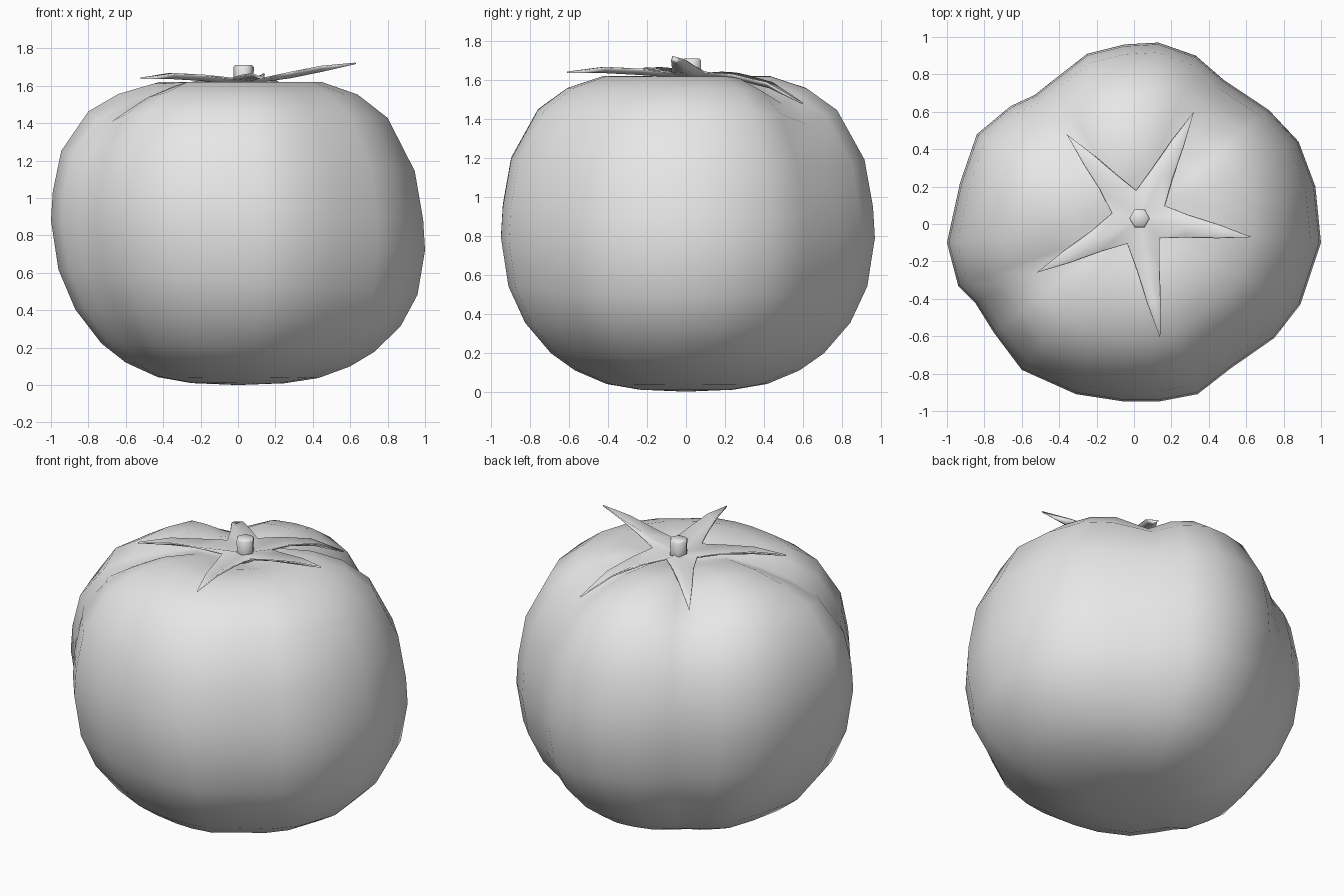
import bpy, bmesh, math
from mathutils import Vector

cube = bpy.data.objects.get("Cube")
if cube:
    bpy.data.objects.remove(cube)

grey = bpy.data.materials.new("light_grey")
grey.use_nodes = True
grey.diffuse_color = (0.8, 0.8, 0.8, 1)
grey.node_tree.nodes["Principled BSDF"].inputs["Base Color"].default_value = (0.8, 0.8, 0.8, 1)


def finish(bm, name):
    bmesh.ops.recalc_face_normals(bm, faces=bm.faces)
    for f in bm.faces:
        f.smooth = True
    mesh = bpy.data.meshes.new(name)
    bm.to_mesh(mesh)
    bm.free()
    mesh.materials.append(grey)
    obj = bpy.data.objects.new(name, mesh)
    bpy.context.collection.objects.link(obj)
    return obj


def bridge(bm, a, b):
    n = len(a)
    for i in range(n):
        bm.faces.new((a[i], a[(i + 1) % n], b[(i + 1) % n], b[i]))


def fan(bm, ring, tip):
    for i in range(len(ring)):
        bm.faces.new((ring[i], ring[(i + 1) % len(ring)], tip))


# Fruit: a lobed outline scaled along a height profile
outline = [(1, -.1), (.97, .2), (.88, .44), (.72, .61), (.48, .77), (.33, .9), (.13, .97),
           (-.05, .96), (-.25, .91), (-.43, .77), (-.53, .69), (-.66, .63), (-.84, .48),
           (-.93, .22), (-1, -.1), (-.94, -.33), (-.85, -.42), (-.75, -.58), (-.6, -.78),
           (-.31, -.91), (-.05, -.95), (.13, -.95), (.34, -.91), (.52, -.77), (.75, -.61),
           (.89, -.43)]
profile = [(.25, .01), (.43, .04), (.6, .11), (.73, .2), (.87, .36), (.96, .55), (1, .8),
           (.99, .96), (.945, 1.2), (.8, 1.45), (.64, 1.56), (.45, 1.62), (.25, 1.62), (.1, 1.58)]
grooves = [58, 130, 204]


def groove_depth(x, y):
    a = math.degrees(math.atan2(y, x))
    return sum(math.exp(-(((a - g + 180) % 360 - 180) / 13) ** 2) for g in grooves)


bm = bmesh.new()
rings = []
for s, z in profile:
    ring = []
    for x, y in outline:
        top = max(0, z - 1) * min(1, max(0, s - .2) * 3)
        dip = .14 * groove_depth(x, y) * top
        tilt = -.08 * x * s * math.sin(math.pi * z / 1.63)
        ring.append(bm.verts.new((x * s, y * s, z - dip + tilt)))
    rings.append(ring)
for a, b in zip(rings, rings[1:]):
    bridge(bm, a, b)
fan(bm, rings[0], bm.verts.new((0, 0, 0)))
fan(bm, rings[-1], bm.verts.new((0, 0, 1.56)))
finish(bm, "fruit")

# Calyx: five channelled leaves joined around the stem
centre = Vector((.03, .03, 1.61))
tips = [Vector(p) for p in [(.63, -.07, 1.72), (.32, .6, 1.48), (-.36, .48, 1.53),
                            (-.52, -.26, 1.64), (.14, -.61, 1.64)]]
bm = bmesh.new()
hub = bm.verts.new(centre)
angles = [math.atan2(t.y - centre.y, t.x - centre.x) for t in tips]
notches = []
for i, a in enumerate(angles):
    mid = a + ((angles[(i + 1) % 5] - a) % math.tau) / 2
    notches.append(bm.verts.new(centre + Vector((.15 * math.cos(mid), .15 * math.sin(mid), .03))))
for i, tip in enumerate(tips):
    along = tip - centre
    side = Vector((-along.y, along.x, 0)).normalized()
    row = [notches[i - 1], hub, notches[i]]
    for t, w in ((.42, .06), (.7, .035)):
        mid = centre + along * t
        # leaves stay level near the hub, then bend towards the tip
        mid.z = centre.z + .015 + along.z * t ** 2
        new = [bm.verts.new(mid + side * w * k + Vector((0, 0, .025 * abs(k)))) for k in (-1, 0, 1)]
        for j in range(2):
            bm.faces.new((row[j], row[j + 1], new[j + 1], new[j]))
        row = new
    end = bm.verts.new(tip)
    for j in range(2):
        bm.faces.new((row[j], row[j + 1], end))
calyx = finish(bm, "calyx")
solid = calyx.modifiers.new("thickness", 'SOLIDIFY')
solid.thickness = .008
solid.offset = 0

# Stem: short six-sided stub with a softened top
bm = bmesh.new()
rings = []
for r, z in ((.06, 1.57), (.053, 1.64), (.055, 1.7), (.045, 1.71)):
    rings.append([bm.verts.new((.03 + r * math.cos(k * math.tau / 6),
                                .03 + r * math.sin(k * math.tau / 6), z)) for k in range(6)])
for a, b in zip(rings, rings[1:]):
    bridge(bm, a, b)
bm.faces.new(rings[0])
bm.faces.new(rings[-1])
finish(bm, "stem")
